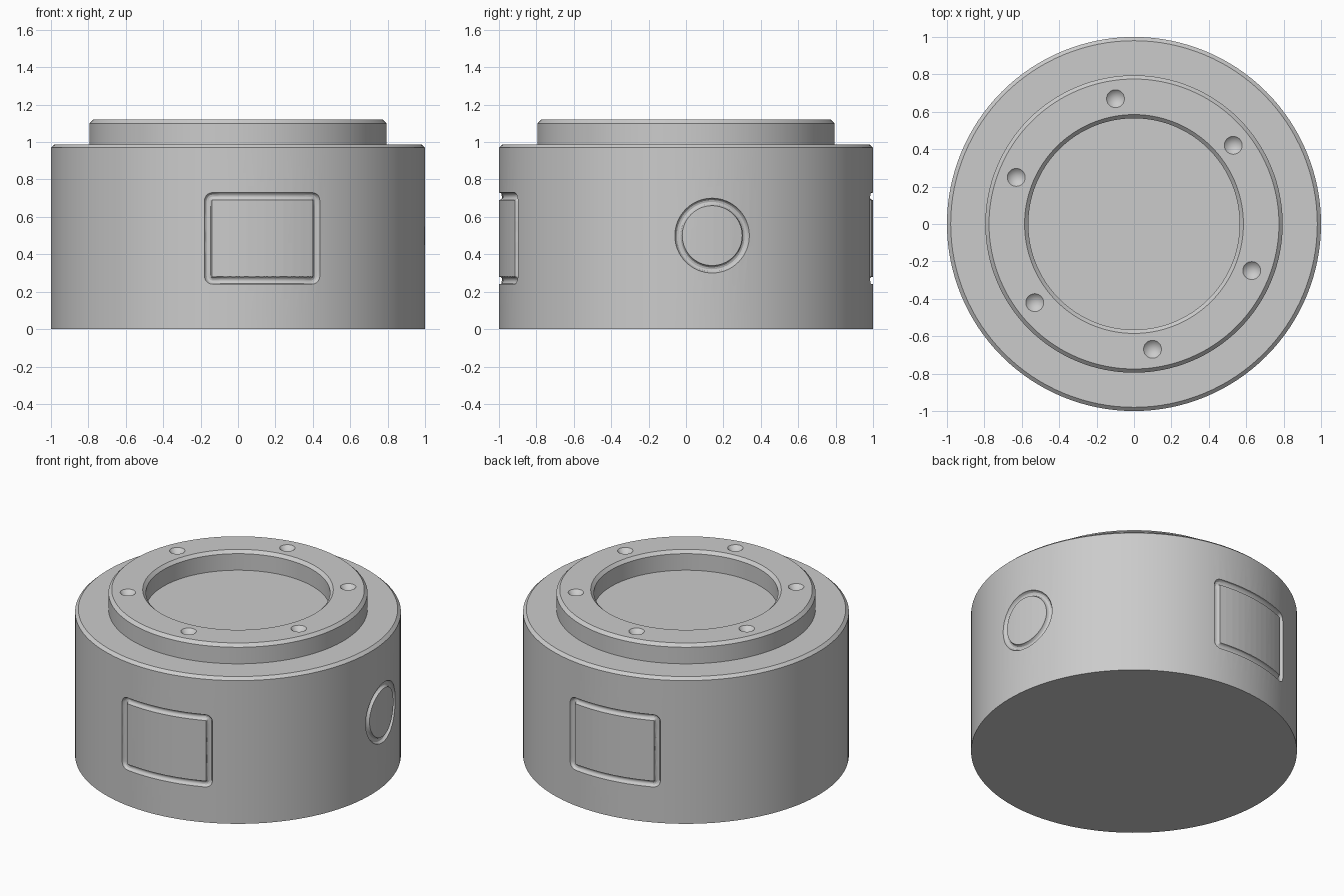
import bpy, bmesh
from math import sin, cos, pi, sqrt, radians
from mathutils import Vector, Matrix

if "Cube" in bpy.data.objects:
    bpy.data.objects.remove(bpy.data.objects["Cube"])

SEG = 128


def lathe(name, profile):
    """Revolve an (r, z) profile that starts and ends on the axis."""
    bm = bmesh.new()
    vs = [bm.verts.new((r, 0, z)) for r, z in profile]
    es = [bm.edges.new(p) for p in zip(vs, vs[1:])]
    bmesh.ops.spin(bm, geom=vs + es, axis=(0, 0, 1), cent=(0, 0, 0),
                   angle=2 * pi, steps=SEG, use_duplicate=False)
    bmesh.ops.remove_doubles(bm, verts=bm.verts, dist=1e-4)
    bmesh.ops.recalc_face_normals(bm, faces=bm.faces)
    me = bpy.data.meshes.new(name)
    bm.to_mesh(me)
    bm.free()
    ob = bpy.data.objects.new(name, me)
    bpy.context.collection.objects.link(ob)
    return ob


def tube(name, path, radius=0.02, sides=12):
    """Closed round tube following (u, z) points wrapped on the front of the wall."""
    pts = [Vector((u, -sqrt(1 - u * u), z)) for u, z in path]
    n = len(pts)
    bm = bmesh.new()
    rings = []
    for i, p in enumerate(pts):
        t = (pts[(i + 1) % n] - pts[i - 1]).normalized()
        out = Vector((p.x, p.y, 0))
        out = (out - t * out.dot(t)).normalized()
        side = t.cross(out)
        rings.append([bm.verts.new(p + radius * (out * cos(a) + side * sin(a)))
                      for a in (2 * pi * k / sides for k in range(sides))])
    for i in range(n):
        a, b = rings[i], rings[(i + 1) % n]
        for k in range(sides):
            m = (k + 1) % sides
            bm.faces.new((a[k], a[m], b[m], b[k]))
    bmesh.ops.recalc_face_normals(bm, faces=bm.faces)
    me = bpy.data.meshes.new(name)
    bm.to_mesh(me)
    bm.free()
    ob = bpy.data.objects.new(name, me)
    bpy.context.collection.objects.link(ob)
    return ob


def rounded_rect(x0, x1, z0, z1, r=0.024, steps=5, cuts=14):
    corners = [(x1 - r, z1 - r, 0), (x0 + r, z1 - r, 90),
               (x0 + r, z0 + r, 180), (x1 - r, z0 + r, 270)]
    arcs = [[(cx + r * cos(radians(a + 90 * k / steps)),
              cz + r * sin(radians(a + 90 * k / steps))) for k in range(steps + 1)]
            for cx, cz, a in corners]
    path = []
    for i, arc in enumerate(arcs):
        path += arc
        p, q = Vector(arc[-1]), Vector(arcs[(i + 1) % 4][0])
        path += [tuple(p.lerp(q, k / cuts)) for k in range(1, cuts)]
    return path


def cut(target, cutter):
    mod = target.modifiers.new("cut", 'BOOLEAN')
    mod.operation = 'DIFFERENCE'
    mod.solver = 'EXACT'
    mod.object = cutter
    bpy.context.view_layer.objects.active = target
    bpy.ops.object.modifier_apply(modifier=mod.name)
    bpy.data.objects.remove(cutter)


# Main body with raised flange and shallow round recess
housing = lathe("housing", [
    (0, 0), (1, 0), (1, 0.97), (0.98, 0.988), (0.795, 0.988), (0.795, 1.10),
    (0.775, 1.12), (0.585, 1.12), (0.565, 1.10), (0.565, 0.988), (0, 0.988)])

# Rectangular panel grooves, front and back
for angle in (0, pi):
    groove = tube("panel_groove", rounded_rect(-0.16, 0.42, 0.26, 0.71))
    groove.data.transform(Matrix.Rotation(angle, 4, 'Z'))
    cut(housing, groove)

# Round button groove on the right side
ring = [(0.14 + 0.18 * cos(2 * pi * k / 64), 0.5 + 0.18 * sin(2 * pi * k / 64))
        for k in range(64)]
groove = tube("button_groove", ring)
groove.data.transform(Matrix.Rotation(pi / 2, 4, 'Z'))
cut(housing, groove)

# Six conical screw dimples in the flange
for k in range(6):
    a = radians(38.4 + 60 * k)
    bpy.ops.mesh.primitive_cone_add(
        vertices=24, radius1=0, radius2=0.0576, depth=0.06,
        location=(0.677 * cos(a), 0.677 * sin(a), 1.10))
    cut(housing, bpy.context.object)

bpy.ops.object.select_all(action='DESELECT')
housing.select_set(True)
bpy.context.view_layer.objects.active = housing
bpy.ops.object.shade_smooth_by_angle(angle=radians(30))
